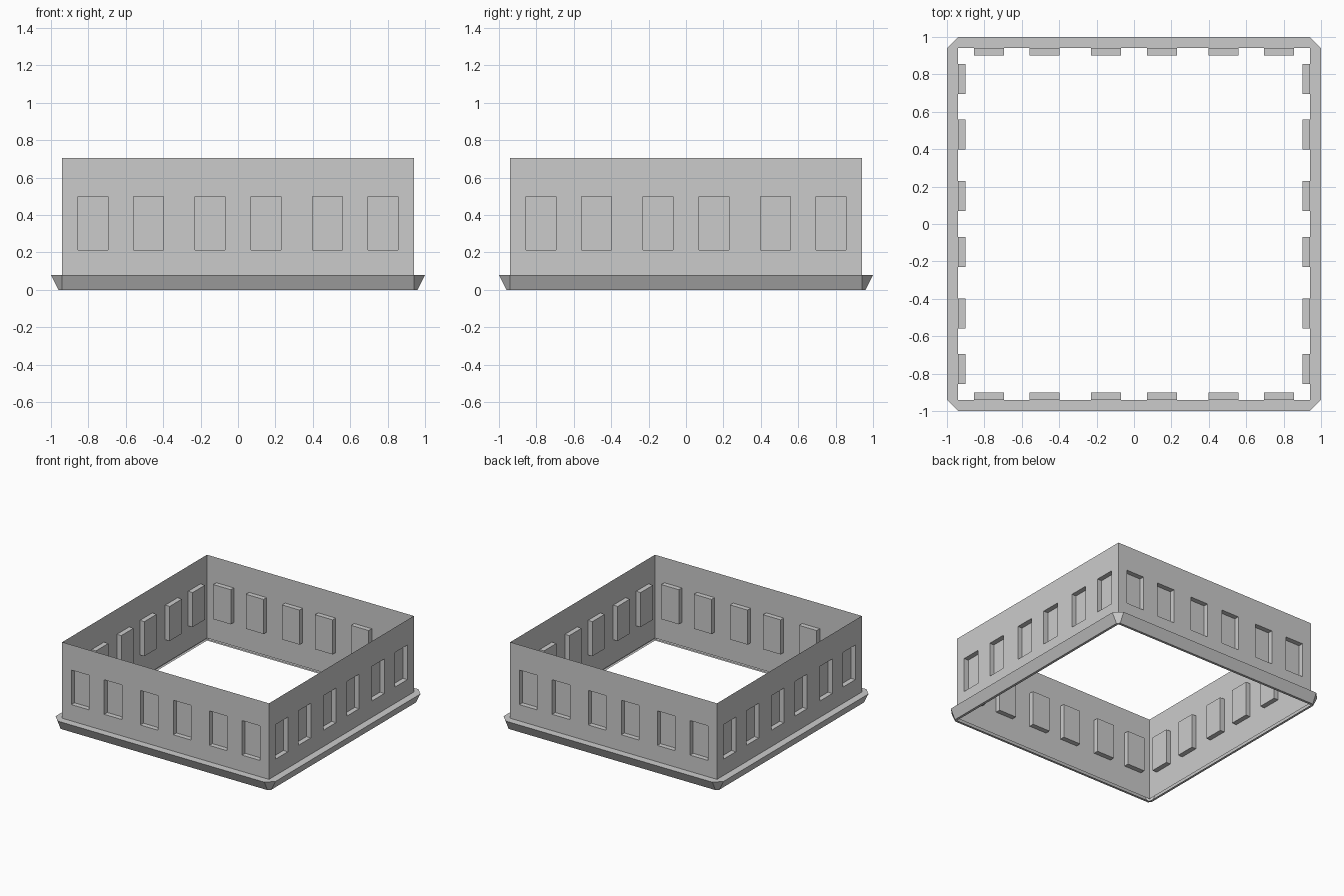
import bpy
import bmesh
from math import pi
from mathutils import Matrix

if "Cube" in bpy.data.objects:
    bpy.data.objects.remove(bpy.data.objects["Cube"])

W = 0.94            # half width of the wall shell
RECESS = 0.90       # depth plane of the window panes
Z_LOW, Z_TOP = 0.02, 0.705
WIN_Z = (0.214, 0.498)
CENTRES = (-0.776, -0.478, -0.15, 0.15, 0.478, 0.776)
HALF = 0.08


def finish(name, bm):
    bmesh.ops.remove_doubles(bm, verts=bm.verts, dist=1e-4)
    mesh = bpy.data.meshes.new(name)
    bm.to_mesh(mesh)
    bm.free()
    obj = bpy.data.objects.new(name, mesh)
    bpy.context.collection.objects.link(obj)
    return obj


def quad(bm, turn, *pts):
    bm.faces.new([bm.verts.new(turn @ Matrix.Translation(p).translation) for p in pts])


# Wall shell: thin sheets with six recessed windows on each side
bm = bmesh.new()
xs = [-W] + [c + s * HALF for c in CENTRES for s in (-1, 1)] + [W]
zs = [Z_LOW, *WIN_Z, Z_TOP]
for k in range(4):
    turn = Matrix.Rotation(k * pi / 2, 4, 'Z')
    for i, (x0, x1) in enumerate(zip(xs, xs[1:])):
        for j, (z0, z1) in enumerate(zip(zs, zs[1:])):
            is_window = j == 1 and i % 2 == 1
            y = -RECESS if is_window else -W
            corners = [(x0, z0), (x1, z0), (x1, z1), (x0, z1)]
            quad(bm, turn, *[(x, y, z) for x, z in corners])
            if is_window:
                for (xa, za), (xb, zb) in zip(corners, corners[1:] + corners[:1]):
                    quad(bm, turn, (xa, -W, za), (xb, -W, zb),
                         (xb, -RECESS, zb), (xa, -RECESS, za))
finish("wall_with_windows", bm)

# Base moulding: sloped skirt with clipped corners and a flat ledge on top
bm = bmesh.new()
rings = []
for out, z in ((W, 0), (0.96, 0), (1.0, 0.08), (W, 0.08)):
    pts = [(out, -W), (out, W), (W, out), (-W, out),
           (-out, W), (-out, -W), (-W, -out), (W, -out)]
    rings.append([bm.verts.new((x, y, z)) for x, y in pts])
for a, b in zip(rings, rings[1:]):
    for i in range(8):
        j = (i + 1) % 8
        bm.faces.new((a[i], a[j], b[j], b[i]))
finish("base_moulding", bm)
